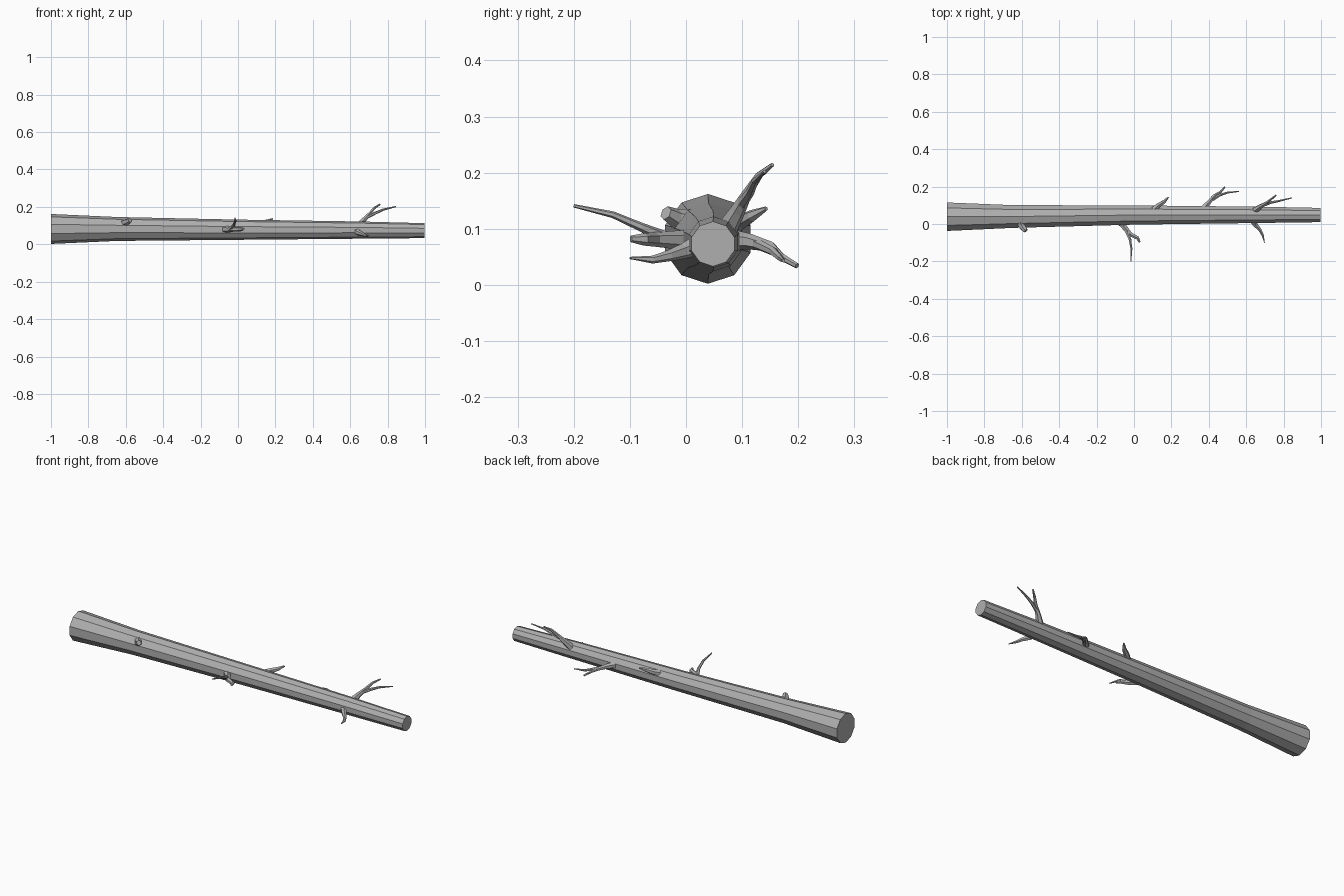
import bpy, bmesh, math
from mathutils import Vector

# Dark grey bark
bark = bpy.data.materials.new("bark")
bark.diffuse_color = (.43, .43, .43, 1)


def sweep(name, pts, radii, sides, fixed_axis=False):
    """Closed low-poly tube along a path, flat shaded."""
    bm = bmesh.new()
    pts = [Vector(p) for p in pts]
    rings = []
    up = Vector((0, 0, 1))
    for i, (p, r) in enumerate(zip(pts, radii)):
        d = (pts[min(i + 1, len(pts) - 1)] - pts[max(i - 1, 0)]).normalized()
        if fixed_axis:
            d = Vector((1, 0, 0))
        u = (up - d * up.dot(d)).normalized()
        v = d.cross(u)
        rings.append([bm.verts.new(p + r * (math.cos(a) * u + math.sin(a) * v))
                      for a in (2 * math.pi * k / sides for k in range(sides))])
    for a, b in zip(rings, rings[1:]):
        for k in range(sides):
            n = (k + 1) % sides
            bm.faces.new((a[k], a[n], b[n], b[k]))
    bm.faces.new(rings[0][::-1])
    bm.faces.new(rings[-1])
    bmesh.ops.recalc_face_normals(bm, faces=bm.faces)
    me = bpy.data.meshes.new(name)
    bm.to_mesh(me)
    bm.free()
    me.materials.append(bark)
    ob = bpy.data.objects.new(name, me)
    bpy.context.collection.objects.link(ob)
    return ob


# Trunk: tapered ten-sided log
sweep("trunk",
      [(-1, .039, .082), (-.65, .040, .082), (0, .048, .078), (.65, .049, .076), (.996, .048, .073)],
      [.08, .064, .054, .046, .04], 10, fixed_axis=True)

# Broken stub near the thick end
sweep("stub_branch", [(-.61, .01, .112), (-.595, -.018, .118), (-.578, -.036, .128)],
      [.024, .018, .013], 6)

# Front forked branch
sweep("front_branch", [(-.09, .03, .078), (-.055, -.012, .08), (-.02, -.055, .081), (.02, -.075, .081), (.03, -.098, .082)],
      [.024, .017, .013, .011, .006], 6)
sweep("front_twig", [(-.04, -.035, .083), (-.022, -.08, .103), (-.014, -.13, .125), (-.017, -.2, .141)],
      [.012, .008, .006, .003], 6)

# Short back branch
sweep("back_stub_branch", [(.10, .07, .10), (.13, .10, .113), (.16, .118, .123), (.184, .143, .136)],
      [.02, .014, .011, .004], 6)

# Back forked branch, drooping
sweep("back_branch", [(.36, .07, .082), (.40, .115, .077), (.43, .152, .068), (.462, .17, .05), (.485, .198, .034)],
      [.02, .014, .009, .007, .005], 6)
sweep("back_twig", [(.41, .125, .074), (.46, .155, .06), (.50, .168, .048), (.56, .174, .043)],
      [.010, .008, .006, .003], 6)

# Upper forked branch near the thin end
sweep("upper_branch", [(.645, .07, .095), (.675, .092, .132), (.705, .11, .165), (.73, .13, .195), (.76, .154, .214)],
      [.02, .014, .009, .007, .004], 6)
sweep("upper_twig", [(.685, .098, .143), (.73, .114, .165), (.775, .123, .185), (.845, .14, .202)],
      [.010, .008, .006, .003], 6)

# Thin-end front branch
sweep("tip_branch", [(.625, .03, .075), (.65, -.005, .06), (.672, -.03, .052), (.688, -.06, .045), (.698, -.1, .048)],
      [.02, .014, .01, .007, .002], 6)
